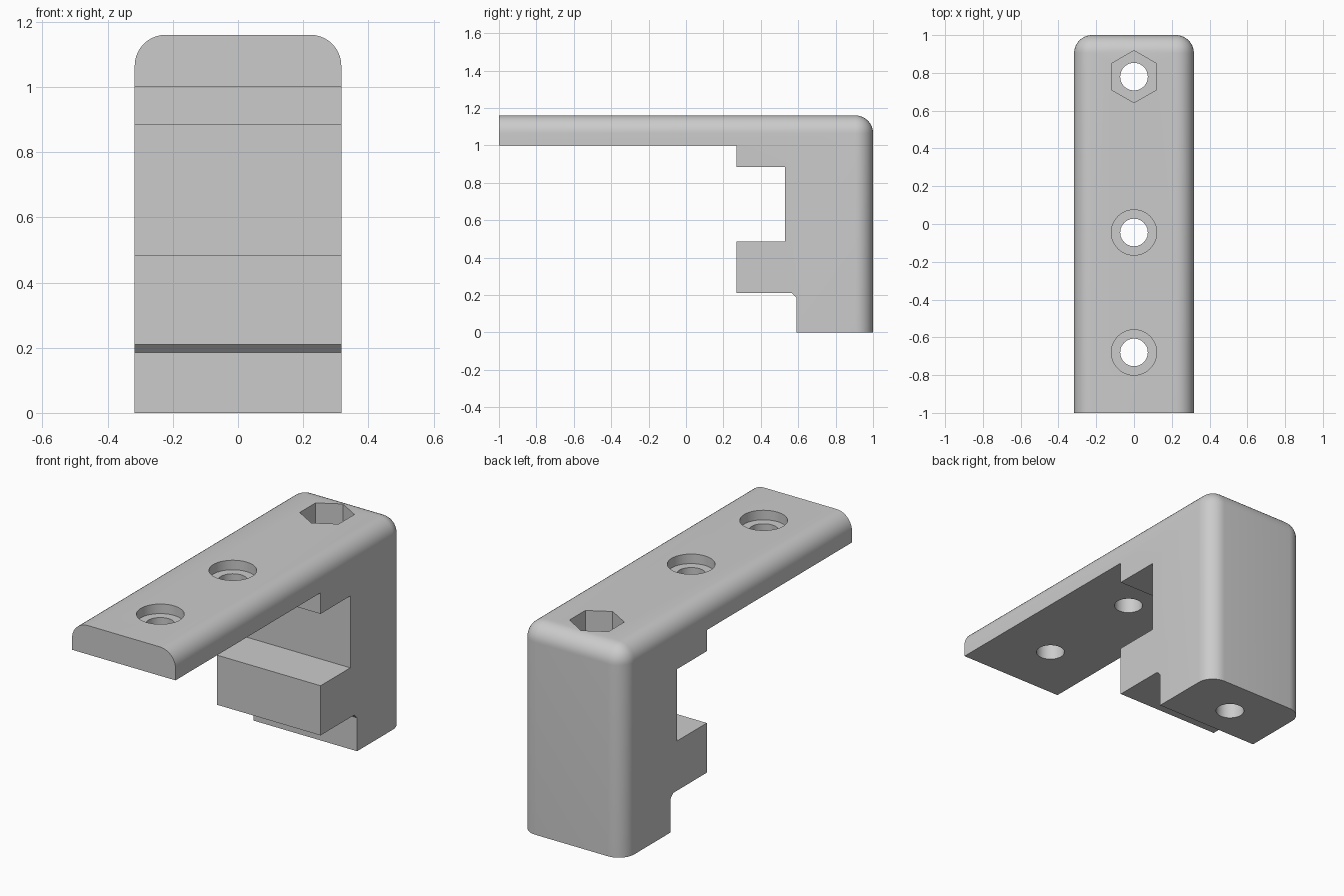
import bpy, bmesh, math

if "Cube" in bpy.data.objects:
    bpy.data.objects.remove(bpy.data.objects["Cube"], do_unlink=True)

HALF_W, TOP, RADIUS = 0.317, 1.16, 0.095

grey = bpy.data.materials.new("plain grey")
grey.use_nodes = True
grey.diffuse_color = (0.6, 0.6, 0.6, 1)
grey.node_tree.nodes["Principled BSDF"].inputs["Base Color"].default_value = (0.6, 0.6, 0.6, 1)

# Bracket side profile (y, z): long arm, clamp slot, jaw and foot
profile = [(-1, 1), (0.27, 1), (0.27, 0.883), (0.53, 0.883), (0.53, 0.485),
           (0.27, 0.485), (0.27, 0.21), (0.565, 0.21), (0.59, 0.185),
           (0.59, 0), (1, 0), (1, TOP), (-1, TOP)]
bm = bmesh.new()
face = bm.faces.new([bm.verts.new((-HALF_W, y, z)) for y, z in profile])
ext = bmesh.ops.extrude_face_region(bm, geom=[face])
moved = [v for v in ext["geom"] if isinstance(v, bmesh.types.BMVert)]
bmesh.ops.translate(bm, verts=moved, vec=(2 * HALF_W, 0, 0))
bmesh.ops.recalc_face_normals(bm, faces=bm.faces)


# Round the top rim and the upright back corners, leaving the arm tip square
def is_rounded(edge):
    a, b = (v.co for v in edge.verts)
    on_top = min(a.z, b.z) > TOP - 0.01 and max(a.y, b.y) > 0
    upright = min(a.y, b.y) > 0.99 and abs(a.z - b.z) > 0.5
    return on_top or upright


bmesh.ops.bevel(bm, geom=[e for e in bm.edges if is_rounded(e)], offset=RADIUS,
                offset_type='OFFSET', segments=10, profile=0.5,
                affect='EDGES', clamp_overlap=False)
mesh = bpy.data.meshes.new("clamp_bracket")
bm.to_mesh(mesh)
bm.free()
bracket = bpy.data.objects.new("clamp_bracket", mesh)
bpy.context.collection.objects.link(bracket)
mesh.materials.append(grey)


# Cut a vertical prism out of the bracket
def cut(y, radius, bottom, top, sides):
    bpy.ops.mesh.primitive_cylinder_add(vertices=sides, radius=radius, depth=top - bottom,
                                        location=(0, y, (bottom + top) / 2))
    cutter = bpy.context.object
    cutter.name = "hole_cutter"
    cutter.hide_render = True
    cutter.data.materials.append(grey)
    mod = bracket.modifiers.new("hole", 'BOOLEAN')
    mod.operation, mod.solver, mod.object = 'DIFFERENCE', 'EXACT', cutter
    bpy.ops.object.select_all(action='DESELECT')
    bpy.context.view_layer.objects.active = bracket
    bracket.select_set(True)
    bpy.ops.object.modifier_apply(modifier=mod.name)
    bpy.data.objects.remove(cutter, do_unlink=True)


# Counterbored screw holes in the arm
for y in (-0.68, -0.045):
    cut(y, 0.073, 0.9, 1.3, 48)
    cut(y, 0.12, TOP - 0.053, 1.3, 48)

# Bolt hole through the column with a hexagonal nut pocket
cut(0.78, 0.073, -0.1, 1.3, 48)
cut(0.78, 0.138, 0.6, 1.3, 6)

bpy.ops.object.shade_smooth_by_angle(angle=math.radians(30))
